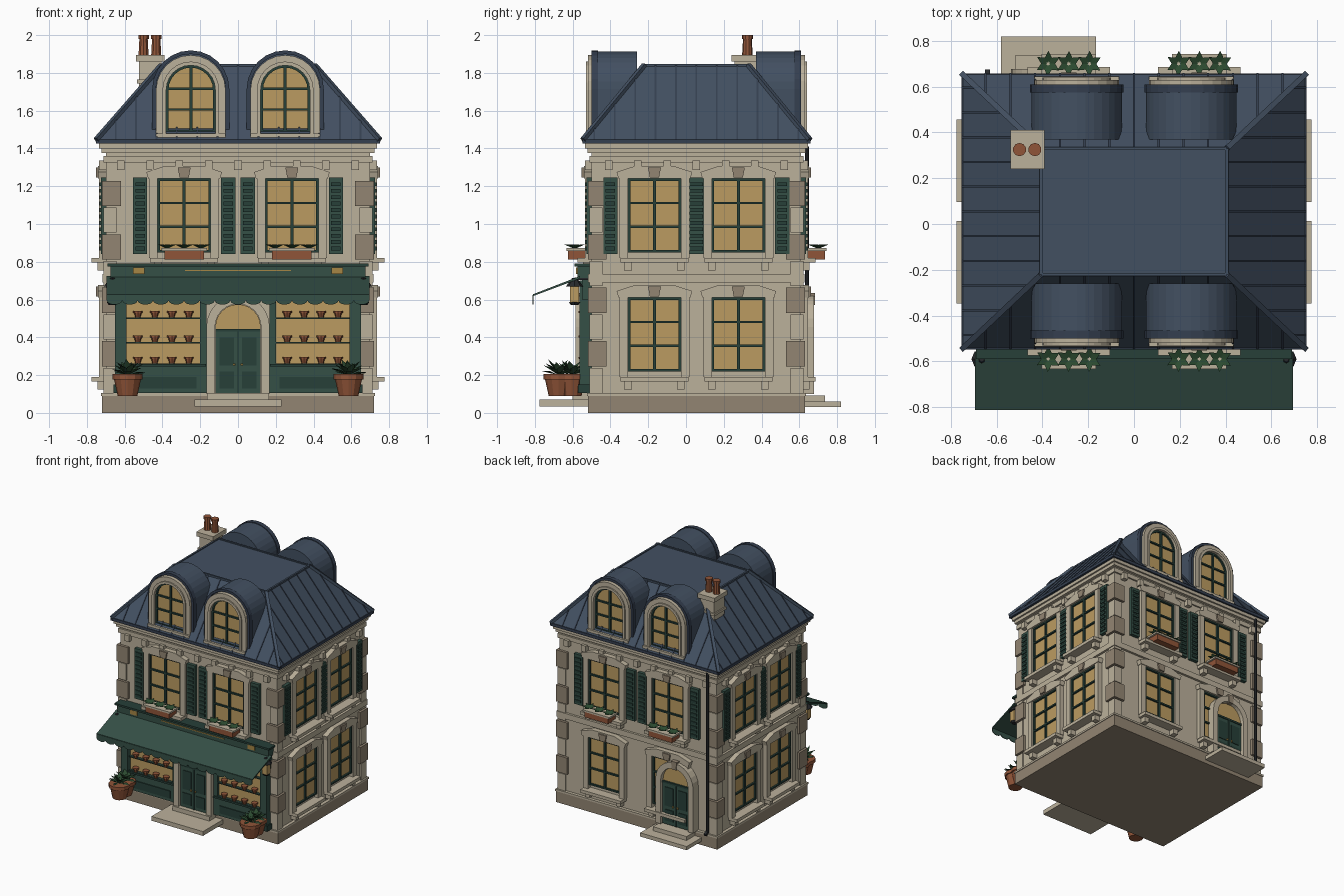
import bpy, bmesh, math, random
from mathutils import Matrix, Vector

if "Cube" in bpy.data.objects:
    bpy.data.objects.remove(bpy.data.objects["Cube"])
random.seed(4)
T, R = Matrix.Translation, Matrix.Rotation
COL = {'stone': (.50, .44, .33), 'dark_stone': (.29, .235, .17), 'slate': (.055, .08, .12), 'seam': (.035, .05, .08),
       'green': (.035, .08, .062), 'dark_green': (.02, .05, .04), 'amber': (.50, .33, .12), 'terracotta': (.28, .09, .04),
       'leaf': (.025, .07, .03), 'iron': (.02, .022, .025), 'gold': (.38, .24, .06)}
parts = {}

def bm_of(name, mat):
    return parts.setdefault((name, mat), bmesh.new())

def box(name, mat, M, x0, x1, y0, y1, z0, z1):
    m = T(((x0+x1)/2, (y0+y1)/2, (z0+z1)/2)) @ Matrix.Diagonal((x1-x0, y1-y0, z1-z0, 1))
    bmesh.ops.create_cube(bm_of(name, mat), size=1, matrix=M @ m)

def prism(name, mat, M, pts, a, b, axis='y'):
    bm = bm_of(name, mat)
    f = (lambda p, t: (p[0], t, p[1])) if axis == 'y' else (lambda p, t: (t, p[0], p[1]))
    A, B = [[bm.verts.new(M @ Vector(f(p, t))) for p in pts] for t in (a, b)]
    bm.faces.new(A)
    bm.faces.new(B[::-1])
    for i in range(len(pts)):
        j = (i+1) % len(pts)
        bm.faces.new((A[i], B[i], B[j], A[j]))

def cone(name, mat, p, r1, r2, h, n=12, M=Matrix()):
    bmesh.ops.create_cone(bm_of(name, mat), cap_ends=True, segments=n, radius1=r1, radius2=r2, depth=h,
                          matrix=M @ T(Vector(p) + Vector((0, 0, h/2))))

def bar(name, mat, p, q, w):
    p, q = Vector(p), Vector(q)
    m = T((p+q)/2) @ (q-p).to_track_quat('Z', 'Y').to_matrix().to_4x4()
    bmesh.ops.create_cube(bm_of(name, mat), size=1, matrix=m @ Matrix.Diagonal((w, w, (q-p).length, 1)))

def arch(u, r, z0, zc, n=12):
    return [(u-r, z0), (u-r, (z0+zc)/2)] + [(u-r*math.cos(math.pi*i/n), zc+r*math.sin(math.pi*i/n))
            for i in range(n+1)] + [(u+r, (z0+zc)/2), (u+r, z0)]

def arch_ring(name, mat, M, u, ro, ri, z0, zc, y0, y1):
    o, i = arch(u, ro, z0, zc), arch(u, ri, z0, zc)
    for k in range(len(o)-1):
        prism(name, mat, M, [o[k], o[k+1], i[k+1], i[k]], y0, y1)

def leaf(name, M, p, ang, tilt, L, w):
    bm = bm_of(name, 'leaf')
    m = M @ T(p) @ R(ang, 4, 'Z') @ R(-tilt, 4, 'Y')
    bm.faces.new([bm.verts.new(m @ Vector(c)) for c in ((0, 0, 0), (L*.55, w, .004), (L, 0, -.012), (L*.55, -w, .004))])

# wall frames: local x along the wall, -y outward, y = 0 on the wall plane
C = T((0, .055, 0))
FRONT = C @ T((0, -.555, 0))
BACK = C @ R(math.pi, 4, 'Z') @ T((0, -.555, 0))
RIGHT = C @ R(math.pi/2, 4, 'Z') @ T((0, -.70, 0))
LEFT = C @ R(-math.pi/2, 4, 'Z') @ T((0, -.70, 0))

def ring(name, mat, over, z0, z1):
    box(name, mat, C, -.70-over, .70+over, -.555-over, .555+over, z0, z1)

# body, plinth, string course, cornice
ring('plinth', 'dark_stone', .02, 0, .09)
ring('plinth', 'stone', .025, .09, .105)
ring('walls', 'stone', 0, .1, 1.42)
ring('string_course', 'stone', .018, .69, .735)
ring('cornice', 'stone', .012, 1.325, 1.36)
ring('cornice', 'stone', .022, 1.375, 1.40)
ring('cornice', 'stone', .035, 1.40, 1.425)
for M, n in ((FRONT, 9), (BACK, 9), (RIGHT, 7), (LEFT, 7)):
    for i in range(n):
        u = (i-(n-1)/2)*.155
        box('cornice_brackets', 'stone', M, u-.02, u+.02, -.035, 0, 1.285, 1.335)

# corner quoins
for sx in (-1, 1):
    for sy in (-1, 1):
        for i in range(8):
            z, big = .105+i*.1415, i % 2
            w, o = (.10, .02) if big else (.07, .012)
            xs, ys = sorted((sx*(.70+o), sx*(.70+o-w))), sorted((sy*(.555+o), sy*(.555+o-w)))
            box('quoins', 'dark_stone' if big else 'stone', C, *xs, *ys, z, z+.133)

def window(M, u, z0, shutters, h=.39, w=.14):
    t = z0+h
    box('window_glass', 'amber', M, u-w, u+w, -.01, 0, z0, t)
    for a, b, c, d in ((-w, -w+.012, z0, t), (w-.012, w, z0, t), (-w, w, z0, z0+.012), (-w, w, t-.012, t),
                       (-.008, .008, z0, t), (-w, w, z0+.13, z0+.142), (-w, w, z0+.255, z0+.267)):
        box('window_frames', 'dark_green', M, u+a, u+b, -.024, 0, c, d)
    for s in (-1, 1):
        a, b = sorted((u+s*w, u+s*(w+.045)))
        box('window_surrounds', 'stone', M, a, b, -.035, 0, z0-.03, t)
        box('sill_brackets', 'stone', M, u+s*.14-.02, u+s*.14+.02, -.045, 0, z0-.095, z0-.055)
        if shutters:
            v = u+s*.233
            box('shutters', 'green', M, v-.0375, v+.0375, -.026, 0, z0-.01, t+.005)
            for k in range(11):
                z = z0+.01+k*.034
                box('shutter_slats', 'dark_green', M, v-.025, v+.025, -.034, 0, z, z+.02)
    prism('window_heads', 'stone', M, [(u+x, t+z) for x, z in ((-.19, 0), (.19, 0), (.2, .035), (.1, .068),
          (-.1, .068), (-.2, .035))], -.04, 0)
    prism('keystones', 'dark_stone', M, [(u-.024, t+.005), (u+.024, t+.005), (u+.034, t+.058), (u-.034, t+.058)], -.052, 0)
    box('window_sills', 'stone', M, u-.18, u+.18, -.075, 0, z0-.055, z0-.03)

def flower_box(M, u):
    box('flower_boxes', 'terracotta', M, u-.105, u+.105, -.125, -.03, .812, .858)
    box('flower_box_rims', 'stone', M, u-.12, u+.12, -.133, -.025, .858, .872)
    for x in (-.09, 0, .09):
        for k in range(6):
            leaf('flower_box_plants', M, (u+x, -.09, .868), k*math.pi/3+.5, .6, .06, .016)

for M, us in ((FRONT, .285), (BACK, .285), (RIGHT, .222), (LEFT, .222)):
    for u in (-us, us):
        window(M, u, .85, True)
        if M is not FRONT:
            window(M, u, .22, False)
        if us > .25:
            flower_box(M, u)

# arched doors with stone voussoirs
def door(M, u, d):
    prism('fanlights', 'amber', M, arch(u, .12, .44, .455), -d, 0)
    box('doors', 'green', M, u-.12, u+.12, -d-.008, 0, .1, .44)
    box('door_rails', 'dark_green', M, u-.12, u+.12, -d-.014, 0, .43, .445)
    box('door_rails', 'dark_green', M, u-.006, u+.006, -d-.014, 0, .1, .44)
    for s in (-.06, .06):
        for z0, z1 in ((.13, .22), (.25, .40)):
            box('door_panels', 'dark_green', M, u+s-.038, u+s+.038, -d-.013, 0, z0, z1)
        cone('door_knobs', 'gold', (u+s/3, -d-.018, .25), .007, .007, .012, 6, M)
    arch_ring('door_arches', 'stone', M, u, .168, .122, .1, .455, -d-.03, 0)
    prism('door_keystones', 'dark_stone', M, [(u-.018, .57), (u+.018, .57), (u+.026, .635), (u-.026, .635)], -d-.036, 0)
door(FRONT, 0, .055)
door(BACK, .37, .038)

# steps
I = Matrix()
box('front_steps', 'stone', I, -.23, .23, -.775, -.52, .035, .07)
box('front_steps', 'stone', I, -.165, .165, -.60, -.50, .07, .105)
box('back_steps', 'stone', I, -.58, -.165, .62, .82, .03, .06)
box('back_steps', 'stone', I, -.52, -.22, .62, .735, .06, .092)

# shopfront
box('shop_fascia', 'green', FRONT, -.66, .66, -.05, 0, .60, .725)
box('shop_fascia', 'green', FRONT, -.675, .675, -.075, 0, .715, .775)
box('shop_cornice', 'dark_green', FRONT, -.69, .69, -.09, 0, .775, .79)
box('fascia_gold_line', 'gold', FRONT, -.28, .28, -.08, -.07, .75, .757)
for s in (-1, 1):
    def sbox(n, m, a, b, *r):
        box(n, m, FRONT, *sorted((s*a, s*b)), *r)
    sbox('fascia_plaques', 'gold', .495, .555, -.083, -.07, .735, .77)
    sbox('shop_glass', 'amber', .20, .59, -.025, 0, .25, .60)
    sbox('shop_stall_risers', 'green', .17, .64, -.045, 0, .105, .255)
    sbox('shop_panels', 'dark_green', .22, .57, -.052, 0, .13, .19)
    sbox('shop_ledges', 'dark_green', .17, .60, -.06, 0, .245, .26)
    sbox('shop_pilasters', 'green', .59, .65, -.065, 0, .105, .70)
    sbox('shop_pilasters', 'green', .168, .20, -.05, 0, .105, .62)
    sbox('pilaster_bases', 'dark_green', .58, .66, -.072, 0, .105, .15)
    for z in (.262, .375, .505):
        sbox('shop_shelves', 'dark_green', .20, .59, -.05, 0, z-.008, z)
        for k in range(4):
            cone('shelf_pots', 'terracotta', (s*(.26+k*.09), -.045, z), .013, .022, .03, 8, FRONT)
            cone('shelf_pot_rims', 'terracotta', (s*(.26+k*.09), -.045, z+.025), .025, .025, .01, 8, FRONT)
    # lanterns
    x = s*.665
    bar('lantern_arms', 'iron', (x, -.50, .71), (x, -.59, .71), .012)
    box('lantern_glass', 'amber', I, x-.023, x+.023, -.613, -.567, .585, .67)
    cone('lantern_caps', 'iron', (x, -.59, .67), .045, .012, .045, 8)
    cone('lantern_caps', 'iron', (x, -.59, .572), .02, .03, .014, 8)
    # potted shrubs by the shopfront
    for y in (-.675, -.605):
        p = (s*.585, y, 0)
        cone('plant_pots', 'terracotta', (s*.585, y, .09), .052, .072, .09)
        cone('plant_pot_rims', 'terracotta', (s*.585, y, .178), .08, .08, .027)
        for k in range(16):
            leaf('pot_plants', I, (s*.585, y, .20), k*2.4, .25+.9*(k/16), .085+.02*random.random(), .02)

# awning with scalloped valance
prism('awning', 'green', FRONT, [(-.06, .725), (-.31, .628), (-.31, .618), (-.06, .712)], -.695, .695, 'x')
n = 17
w = 1.39/n
for i in range(n):
    u = -.695+w*(i+.5)
    pts = [(u-w/2, .625), (u-w/2, .595)] + [(u-w/2*math.cos(math.pi*k/6), .595-.022*math.sin(math.pi*k/6))
           for k in range(1, 6)] + [(u+w/2, .595), (u+w/2, .625)]
    prism('awning_valance', 'green', FRONT, pts, -.313, -.308)

# mansard roof with standing seams
EX, EY, TX, TY, Z0, Z1 = .75, .60, .405, .275, 1.445, 1.84
box('roof_eaves', 'seam', C, -EX-.003, EX+.003, -EY-.003, EY+.003, 1.425, 1.448)
bm = bm_of('roof', 'slate')
lo, hi = [[bm.verts.new(C @ Vector((sx*a, sy*b, z))) for sx, sy in ((-1, -1), (1, -1), (1, 1), (-1, 1))]
          for a, b, z in ((EX, EY, Z0), (TX, TY, Z1))]
bm.faces.new(lo[::-1])
bm.faces.new(hi)
for i in range(4):
    j = (i+1) % 4
    bm.faces.new((lo[i], lo[j], hi[j], hi[i]))
    bar('roof_hips', 'slate', lo[i].co, hi[i].co, .024)
    bar('roof_top_trim', 'slate', hi[i].co, hi[j].co, .014)
for ang, L, Tt, E, D in ((0, EX, TX, EY, TY), (1, EY, TY, EX, TX), (2, EX, TX, EY, TY), (3, EY, TY, EX, TX)):
    M = C @ R(ang*math.pi/2, 4, 'Z')
    k = int(L/.108)
    for i in range(-k, k+1):
        u = i*.108
        t = min(1, (L-abs(u))/(L-Tt))
        bar('roof_seams', 'seam', M @ Vector((u, -E, Z0)), M @ Vector((u, -E+(E-D)*t, Z0+(Z1-Z0)*t)), .009)

# barrel dormers, front and back
for M in (FRONT, BACK):
    for u in (-.25, .25):
        zc = 1.715
        prism('dormer_barrels', 'slate', M, arch(u, .198, 1.45, zc, 16), .03, .24)
        arch_ring('dormer_roof_edges', 'seam', M, u, .204, .185, 1.46, zc, .0, .035)
        arch_ring('dormer_surrounds', 'stone', M, u, .184, .132, 1.47, zc-.005, -.02, .03)
        arch_ring('dormer_surrounds', 'stone', M, u, .15, .130, 1.48, zc-.005, -.03, .03)
        prism('dormer_glass', 'amber', M, arch(u, .132, 1.48, zc-.005), .005, .03)
        arch_ring('dormer_frames', 'dark_green', M, u, .132, .118, 1.48, zc-.005, -.008, .01)
        box('dormer_frames', 'dark_green', M, u-.008, u+.008, -.008, .01, 1.48, zc+.12)
        for z in (1.485, 1.60, 1.71):
            box('dormer_frames', 'dark_green', M, u-.125, u+.125, -.008, .01, z, z+.012)
        box('dormer_sills', 'stone', M, u-.185, u+.185, -.035, .06, 1.45, 1.478)

# chimney with pots
box('chimney', 'stone', I, -.525, -.405, .258, .392, 1.5, 1.86)
box('chimney', 'stone', I, -.535, -.395, .248, .402, 1.745, 1.765)
box('chimney_cap', 'stone', I, -.54, -.39, .24, .41, 1.86, 1.895)
for x in (-.50, -.433):
    cone('chimney_pots', 'terracotta', (x, .325, 1.893), .028, .023, .09, 10)
    cone('chimney_pot_rims', 'terracotta', (x, .325, 1.98), .029, .029, .02, 10)

# rear downpipe
cone('downpipe', 'iron', (-.64, .64, .12), .011, .011, 1.29, 8)
bar('downpipe', 'iron', (-.64, .64, .13), (-.64, .67, .11), .02)

# turn every part into an object
mats = {}
for k, c in COL.items():
    mats[k] = bpy.data.materials.new(k)
    mats[k].diffuse_color = (*c, 1)
for (name, mat), bm in parts.items():
    if mat != 'leaf':
        bmesh.ops.recalc_face_normals(bm, faces=bm.faces[:])
    me = bpy.data.meshes.new(name)
    bm.to_mesh(me)
    bm.free()
    me.materials.append(mats[mat])
    bpy.context.scene.collection.objects.link(bpy.data.objects.new(name, me))

for m in bpy.data.materials:
    if m.users and not m.is_grease_pencil:
        m.use_nodes = True
        m.node_tree.nodes["Principled BSDF"].inputs["Base Color"].default_value = m.diffuse_color
